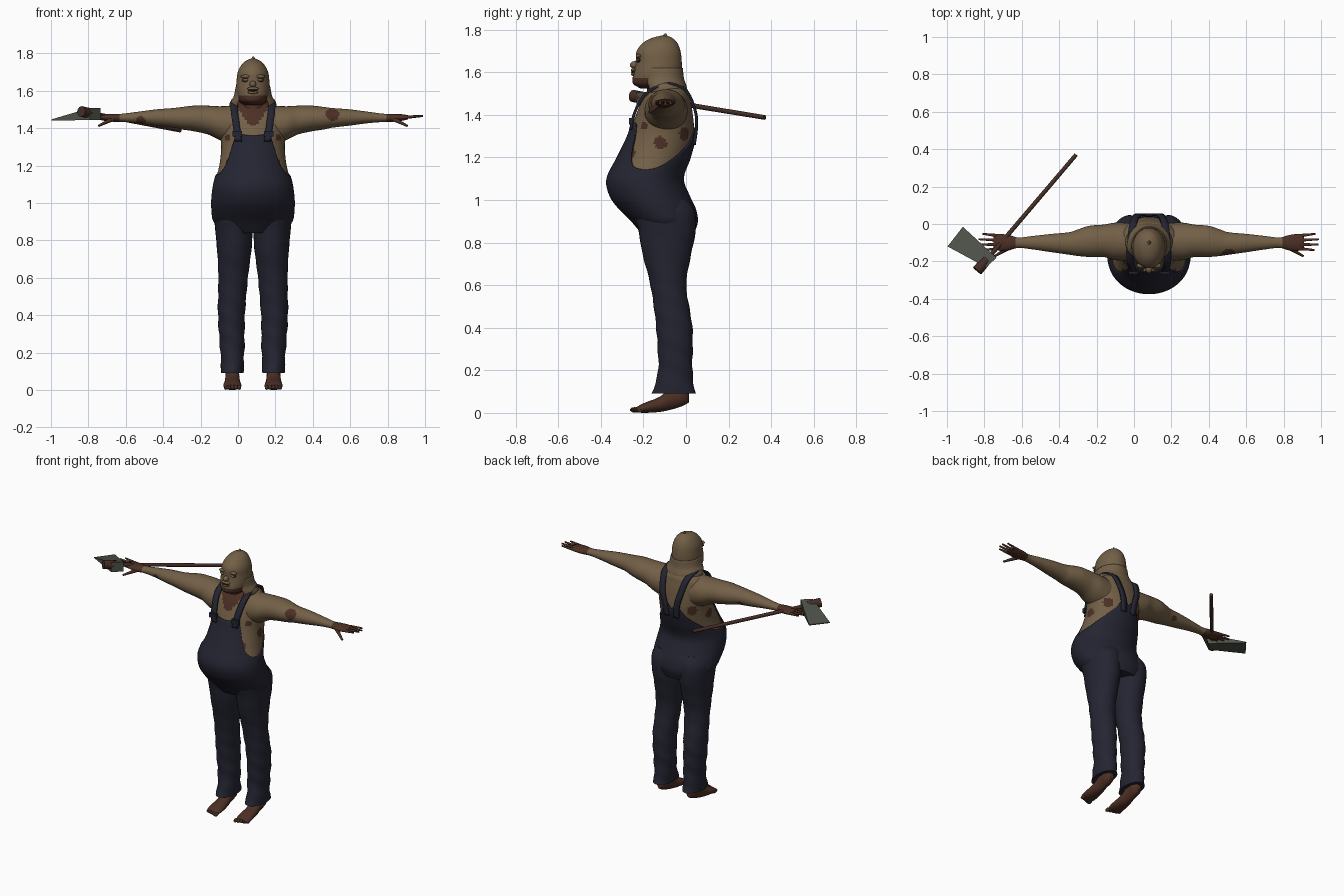
import bpy, bmesh, math
from math import sin, cos, pi, radians
from mathutils import Vector, Matrix

cube = bpy.data.objects.get("Cube")
if cube:
    bpy.data.objects.remove(cube, do_unlink=True)

CX = 0.08  # body centre line


def material(name, rgb):
    m = bpy.data.materials.new(name)
    m.use_nodes = True
    m.diffuse_color = (*rgb, 1)
    m.node_tree.nodes["Principled BSDF"].inputs["Base Color"].default_value = (*rgb, 1)
    return m


SKIN = material("tan skin", (0.17, 0.115, 0.062))
STAIN = material("dark red stain", (0.072, 0.029, 0.018))
DENIM = material("navy denim", (0.018, 0.018, 0.032))
WOOD = material("brown wood", (0.06, 0.027, 0.019))
STEEL = material("grey steel", (0.075, 0.085, 0.066))
DARK = material("dark openings", (0.022, 0.014, 0.01))
EYE = material("pale eye", (0.5, 0.47, 0.4))


def finish(name, bm, mats, angle=50):
    bmesh.ops.recalc_face_normals(bm, faces=bm.faces)
    me = bpy.data.meshes.new(name)
    bm.to_mesh(me)
    bm.free()
    for m in mats:
        me.materials.append(m)
    ob = bpy.data.objects.new(name, me)
    bpy.context.collection.objects.link(ob)
    bpy.ops.object.select_all(action="DESELECT")
    ob.select_set(True)
    bpy.context.view_layer.objects.active = ob
    bpy.ops.object.shade_smooth_by_angle(angle=radians(angle))
    return ob


def interp(table, t):
    """Smooth interpolation of table rows keyed by their first value."""
    t = max(table[0][0], min(table[-1][0], t))
    i = max(k for k in range(len(table) - 1) if table[k][0] <= t)
    a, b = table[i], table[i + 1]
    p, q = table[max(i - 1, 0)], table[min(i + 2, len(table) - 1)]
    h = b[0] - a[0]
    s = (t - a[0]) / h
    out = []
    for k in range(1, len(a)):
        m0 = (b[k] - p[k]) / (b[0] - p[0]) * h
        m1 = (q[k] - a[k]) / (q[0] - a[0]) * h
        out.append(a[k] * (1 + 2 * s) * (1 - s) ** 2 + m0 * s * (1 - s) ** 2
                   + b[k] * s * s * (3 - 2 * s) + m1 * s * s * (s - 1))
    return out


def surface(name, f, nu, nv, mats, rule=None, caps=(True, True), arc=None):
    """Grid of f(angle, v); a full tube unless arc gives an angle range."""
    bm = bmesh.new()
    lo, hi = arc or (0, 2 * pi)
    cols = nu + 1 if arc else nu
    rows = [[bm.verts.new(f(lo + (hi - lo) * i / nu, j / nv)) for i in range(cols)]
            for j in range(nv + 1)]
    for j in range(nv):
        for i in range(nu):
            k = (i + 1) % cols
            bm.faces.new((rows[j][i], rows[j][k], rows[j + 1][k], rows[j + 1][i]))
    for row, wanted in zip((rows[0], rows[-1]), caps):
        if wanted and not arc:
            bm.faces.new(row)
    if rule:
        for face in bm.faces:
            face.material_index = rule(face.calc_center_median())
    return finish(name, bm, mats)


def ring(table, z, th, off=0.0, cx=CX):
    rx, front, back = interp(table, z)
    mid, ry = (front + back) / 2, (back - front) / 2
    return Vector((cx + (rx + off) * cos(th), mid + (ry + off) * sin(th), z))


def span(table, v):
    return table[0][0] + (table[-1][0] - table[0][0]) * v


def blob(name, loc, scale, mat, seg=16):
    bm = bmesh.new()
    bmesh.ops.create_uvsphere(bm, u_segments=seg, v_segments=seg // 2, radius=1,
                              matrix=Matrix.Translation(loc) @ Matrix.Diagonal((*scale, 1)))
    return finish(name, bm, [mat])


def rod(name, a, b, r0, r1, mat, seg=12):
    a, b = Vector(a), Vector(b)
    turn = (b - a).to_track_quat("Z", "Y").to_matrix().to_4x4()
    bm = bmesh.new()
    bmesh.ops.create_cone(bm, cap_ends=True, segments=seg, radius1=r0, radius2=r1,
                          depth=(b - a).length,
                          matrix=Matrix.Translation((a + b) / 2) @ turn)
    return finish(name, bm, [mat])


def stained(spots):
    return lambda c: int(any((Vector((abs(c.x - CX), c.y, c.z)) - Vector(p)).length < r
                             for p, r in spots))


# Torso: height, half width, front, back
BODY = [(0.84, 0.15, -0.20, 0.03), (0.90, 0.203, -0.25, 0.048), (0.96, 0.214, -0.31, 0.038),
        (1.02, 0.215, -0.352, 0.01), (1.10, 0.205, -0.366, -0.018), (1.20, 0.18, -0.318, 0.015),
        (1.30, 0.17, -0.27, 0.038), (1.40, 0.178, -0.235, 0.032), (1.48, 0.168, -0.20, 0.018),
        (1.53, 0.11, -0.16, 0.0), (1.555, 0.03, -0.12, -0.05)]
flank = stained([((0.17, -0.12, 1.27), 0.03), ((0.13, 0.0, 1.31), 0.035),
                 ((0.12, -0.24, 1.21), 0.03), ((0.14, -0.2, 1.35), 0.02)])


def torso_rule(c):
    bib = c.y < -0.1 and abs(c.x - CX) < 0.012 + (c.z - 1.4) * 0.65 and c.z > 1.41
    return 1 if bib else flank(c)


surface("torso", lambda th, v: ring(BODY, 1.05 + 0.505 * v, th), 72, 64,
        [SKIN, STAIN], torso_rule)

# Overalls: upper edge height by angle away from the front
EDGE = [(0, 1.36), (29, 1.36), (38, 1.31), (52, 1.20), (70, 1.152), (100, 1.15),
        (125, 1.20), (150, 1.27), (168, 1.34), (180, 1.31)]


def overall_point(th, v):
    away = abs((math.degrees(th) + 90 + 180) % 360 - 180)
    return ring(BODY, 0.84 + (interp(EDGE, away)[0] - 0.84) * v, th, 0.008)


overalls = surface("overalls_body", overall_point, 96, 36, [DENIM], caps=(True, False))
mod = overalls.modifiers.new("cloth thickness", "SOLIDIFY")
mod.thickness, mod.offset = 0.007, -1

# Straps: position along, sideways offset, y, z
STRAP = [(0, 0.078, -0.262, 1.33), (1, 0.09, -0.238, 1.42), (2, 0.1, -0.188, 1.50),
         (3, 0.097, -0.09, 1.548), (4, 0.085, 0.0, 1.515), (5, 0.066, 0.044, 1.42),
         (6, 0.045, 0.05, 1.34), (7, 0.035, 0.04, 1.26)]
LEG = [(0.09, 0.11, 0.062, -0.16, 0.045), (0.14, 0.11, 0.06, -0.145, 0.036),
       (0.2, 0.11, 0.064, -0.13, 0.03), (0.4, 0.115, 0.072, -0.14, 0.03),
       (0.6, 0.106, 0.079, -0.167, 0.002), (0.75, 0.1, 0.092, -0.205, 0.025),
       (0.85, 0.101, 0.1, -0.222, 0.045), (0.95, 0.1, 0.105, -0.24, 0.042),
       (1.0, 0.09, 0.085, -0.2, 0.01)]
# Arm: distance out, y, z, half depth, half height
ARM = [(0.08, -0.095, 1.41, 0.1, 0.11), (0.18, -0.093, 1.427, 0.1, 0.09),
       (0.24, -0.09, 1.443, 0.087, 0.077), (0.32, -0.093, 1.452, 0.083, 0.068),
       (0.38, -0.1, 1.453, 0.071, 0.06), (0.42, -0.104, 1.455, 0.061, 0.053),
       (0.52, -0.102, 1.457, 0.049, 0.043), (0.62, -0.1, 1.457, 0.036, 0.03),
       (0.70, -0.1, 1.455, 0.028, 0.022), (0.75, -0.1, 1.455, 0.041, 0.021),
       (0.80, -0.098, 1.457, 0.045, 0.017), (0.83, -0.096, 1.458, 0.036, 0.011)]
# Foot: y, half width, bottom, top
FOOT = [(-0.235, 0.042, 0.003, 0.026), (-0.2, 0.049, 0.0, 0.045), (-0.12, 0.042, 0.005, 0.078),
        (-0.06, 0.036, 0.018, 0.13), (-0.01, 0.035, 0.035, 0.13), (0.015, 0.015, 0.05, 0.1)]

for s, side in ((1, "left"), (-1, "right")):
    def leg_point(th, v):
        z = span(LEG, v)
        off, rx, front, back = interp(LEG, z)
        fold = 0.003 * sin(z * 60 + th * 2) * (1 - v)
        return Vector((CX + s * off + (rx + fold) * cos(th),
                       (front + back) / 2 + ((back - front) / 2 + fold) * sin(th), z))

    def arm_point(th, v):
        d = span(ARM, v)
        y, z, ry, rz = interp(ARM, d)
        return Vector((CX + s * d, y + ry * cos(th), z + rz * sin(th)))

    def foot_point(th, v):
        y = span(FOOT, v)
        rx, lo, hi = interp(FOOT, y)
        return Vector((CX + s * 0.11 + rx * cos(th), y, (lo + hi) / 2 + (hi - lo) / 2 * sin(th)))

    surface(side + "_trouser_leg", leg_point, 32, 40, [DENIM])
    surface(side + "_foot", foot_point, 20, 16, [STAIN])
    for t in range(5):
        blob(f"{side}_toe_{t + 1}", (CX + s * (0.073 + t * 0.018), -0.243 + t * 0.007, 0.014),
             (0.011, 0.02, 0.013), STAIN, 10)

    spots = stained([((0.425, -0.155, 1.475), 0.036)] if s > 0
                    else [((0.60, -0.135, 1.44), 0.026), ((0.45, -0.05, 1.43), 0.02)])
    surface(side + "_arm", arm_point, 36, 90, [SKIN, STAIN],
            lambda c: 1 if abs(c.x - CX) > 0.715 else spots(c))
    # Fingers and thumb
    for k, tip in enumerate((0.885, 0.907, 0.91, 0.89)):
        y = -0.132 + k * 0.023
        rod(f"{side}_finger_{k + 1}", (CX + s * 0.80, y, 1.457),
            (CX + s * tip, y * 1.25 + 0.026, 1.465), 0.010, 0.005, STAIN, 10)
    rod(side + "_thumb", (CX + s * 0.745, -0.125, 1.452), (CX + s * 0.825, -0.172, 1.412),
        0.013, 0.006, STAIN, 10)

    # Strap ribbon and buckle
    bm = bmesh.new()
    prev = None
    for i in range(43):
        dx, y, z = interp(STRAP, i / 6)
        pair = [bm.verts.new((CX + s * (dx + w), y + 0.08 * max(w, 0) * (-1 if i > 18 else 1), z))
                for w in (-0.019, 0.019)]
        if prev:
            bm.faces.new((prev[0], prev[1], pair[1], pair[0]))
        prev = pair
    strap = finish(side + "_strap", bm, [DENIM])
    mod = strap.modifiers.new("cloth thickness", "SOLIDIFY")
    mod.thickness, mod.offset = 0.012, 0
    bm = bmesh.new()
    bmesh.ops.create_cube(bm, size=1, matrix=Matrix.Translation((CX + s * 0.084, -0.258, 1.37))
                          @ Matrix.Diagonal((0.052, 0.02, 0.03, 1)))
    finish(side + "_buckle", bm, [DENIM], 30)

# Head and neck
HEAD = [(1.525, 0.05, -0.215, -0.05), (1.545, 0.075, -0.248, -0.03), (1.58, 0.086, -0.25, -0.022),
        (1.61, 0.09, -0.243, -0.02), (1.65, 0.088, -0.236, -0.02), (1.70, 0.081, -0.232, -0.026),
        (1.74, 0.06, -0.2, -0.042), (1.762, 0.036, -0.16, -0.065), (1.773, 0.008, -0.115, -0.09)]
NECK = [(1.44, 0.09, -0.19, -0.01), (1.50, 0.075, -0.185, -0.02), (1.56, 0.07, -0.18, -0.03)]
CAPE = [(1.505, 0.123, -0.19, 0.004), (1.535, 0.121, -0.20, 0.0), (1.57, 0.1, -0.21, -0.012),
        (1.62, 0.09, -0.225, -0.018)]
surface("head", lambda th, v: ring(HEAD, span(HEAD, v), th), 40, 40, [SKIN, STAIN],
        lambda c: int(c.z < 1.572 and c.y < -0.12))
surface("neck", lambda th, v: ring(NECK, span(NECK, v), th), 32, 10, [STAIN])
cape = surface("mask_skirt", lambda th, v: ring(CAPE, span(CAPE, v), th, 0.003), 48, 14,
               [SKIN], arc=(radians(-48), radians(228)))
mod = cape.modifiers.new("leather thickness", "SOLIDIFY")
mod.thickness = 0.006
rod("mask_top_knot", (CX, -0.1, 1.765), (CX + 0.003, -0.095, 1.782), 0.014, 0.004, SKIN)

# Face
blob("nose", (CX, -0.24, 1.635), (0.018, 0.024, 0.018), SKIN)
blob("upper_lip", (CX, -0.246, 1.611), (0.032, 0.013, 0.009), SKIN)
blob("mouth", (CX, -0.248, 1.602), (0.026, 0.01, 0.006), DARK)
blob("lower_lip", (CX, -0.246, 1.591), (0.029, 0.013, 0.008), SKIN)
for s, side in ((1, "left"), (-1, "right")):
    blob(side + "_brow", (CX + s * 0.038, -0.222, 1.676), (0.028, 0.014, 0.01), SKIN)
    blob(side + "_eye_socket", (CX + s * 0.038, -0.222, 1.657), (0.021, 0.01, 0.011), DARK)
    blob(side + "_eyelid", (CX + s * 0.038, -0.226, 1.657), (0.016, 0.009, 0.0075), SKIN)
    blob(side + "_eye", (CX + s * 0.038, -0.231, 1.657), (0.010, 0.0055, 0.003), EYE, 12)

# Axe
rod("axe_handle", (-0.31, 0.37, 1.388), (-0.825, -0.235, 1.487), 0.011, 0.012, WOOD)
rod("axe_handle_end", (-0.785, -0.188, 1.479), (-0.838, -0.25, 1.489), 0.027, 0.029, WOOD)
bm = bmesh.new()
outline = [((-0.915, -0.015), 1.442, 1.448), ((-0.997, -0.12), 1.441, 1.447),
           ((-0.79, -0.232), 1.443, 1.508), ((-0.735, -0.18), 1.443, 1.508)]
low = [bm.verts.new((*p, a)) for p, a, b in outline]
high = [bm.verts.new((*p, b)) for p, a, b in outline]
bm.faces.new(low)
bm.faces.new(high)
for i in range(4):
    k = (i + 1) % 4
    bm.faces.new((low[i], low[k], high[k], high[i]))
finish("axe_blade", bm, [STEEL], 20)
